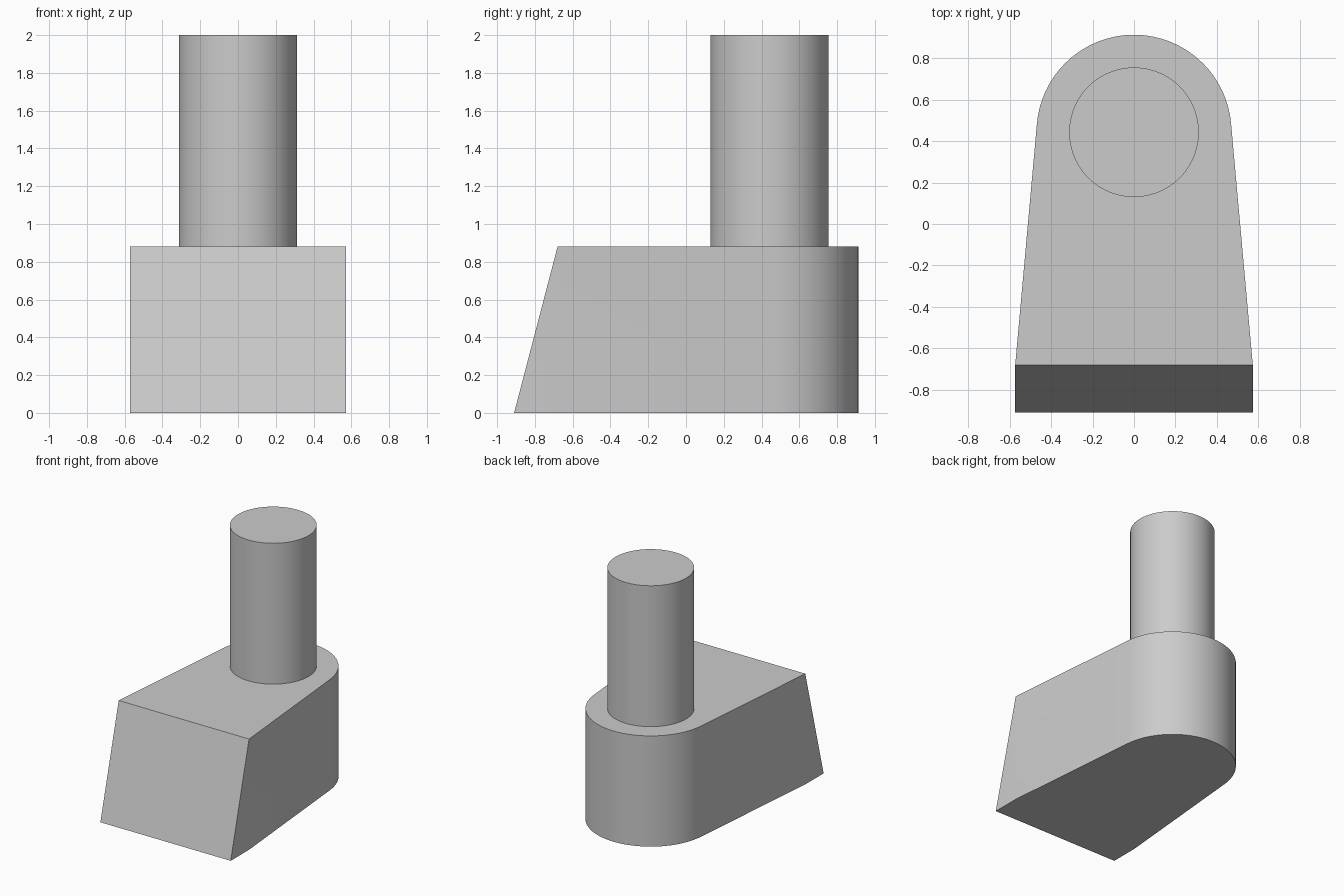
import bpy
import bmesh
from math import acos, atan2, cos, hypot, pi, radians, sin

cube = bpy.data.objects.get("Cube")
if cube:
    bpy.data.objects.remove(cube, do_unlink=True)

BODY_TOP, PIN_TOP = 0.88, 2.0
AXIS_Y = 0.4425                 # shared centre of pin and rounded back
BACK_R, PIN_R = 0.47, 0.3125
HALF_W, TOE_Y, SHOULDER_Y = 0.573, -0.91, -0.68

grey = bpy.data.materials.new("plain grey")
grey.use_nodes = True
colour = (0.6, 0.6, 0.6, 1)
grey.diffuse_color = colour
grey.node_tree.nodes["Principled BSDF"].inputs["Base Color"].default_value = colour


def finish(obj):
    obj.data.materials.append(grey)
    bpy.ops.object.select_all(action="DESELECT")
    obj.select_set(True)
    bpy.context.view_layer.objects.active = obj
    bpy.ops.object.shade_smooth_by_angle(angle=radians(30))


# Body footprint: straight toe, tapering sides tangent to the round back
dy = SHOULDER_Y - AXIS_Y
start = atan2(dy, HALF_W) + acos(BACK_R / hypot(HALF_W, dy))
steps = 64
outline = [(-HALF_W, SHOULDER_Y), (-HALF_W, TOE_Y), (HALF_W, TOE_Y), (HALF_W, SHOULDER_Y)]
for i in range(steps + 1):
    a = start + (pi - 2 * start) * i / steps
    outline.append((BACK_R * cos(a), AXIS_Y + BACK_R * sin(a)))

# Extrude, then pull the top of the toe back to make the sloping front
bm = bmesh.new()
base = bm.faces.new([bm.verts.new((x, y, 0)) for x, y in outline])
extruded = bmesh.ops.extrude_face_region(bm, geom=[base], use_keep_orig=True)
for v in extruded["geom"]:
    if isinstance(v, bmesh.types.BMVert):
        v.co.z = BODY_TOP
        v.co.y = max(v.co.y, SHOULDER_Y)
bmesh.ops.remove_doubles(bm, verts=bm.verts, dist=0.0001)
bmesh.ops.recalc_face_normals(bm, faces=bm.faces)
mesh = bpy.data.meshes.new("wedge_body")
bm.to_mesh(mesh)
bm.free()
body = bpy.data.objects.new("wedge_body", mesh)
bpy.context.collection.objects.link(body)
finish(body)

# Upright round pin
bpy.ops.mesh.primitive_cylinder_add(
    vertices=96, radius=PIN_R, depth=PIN_TOP - BODY_TOP,
    location=(0, AXIS_Y, (PIN_TOP + BODY_TOP) / 2))
pin = bpy.context.object
pin.name = "round_pin"
finish(pin)
